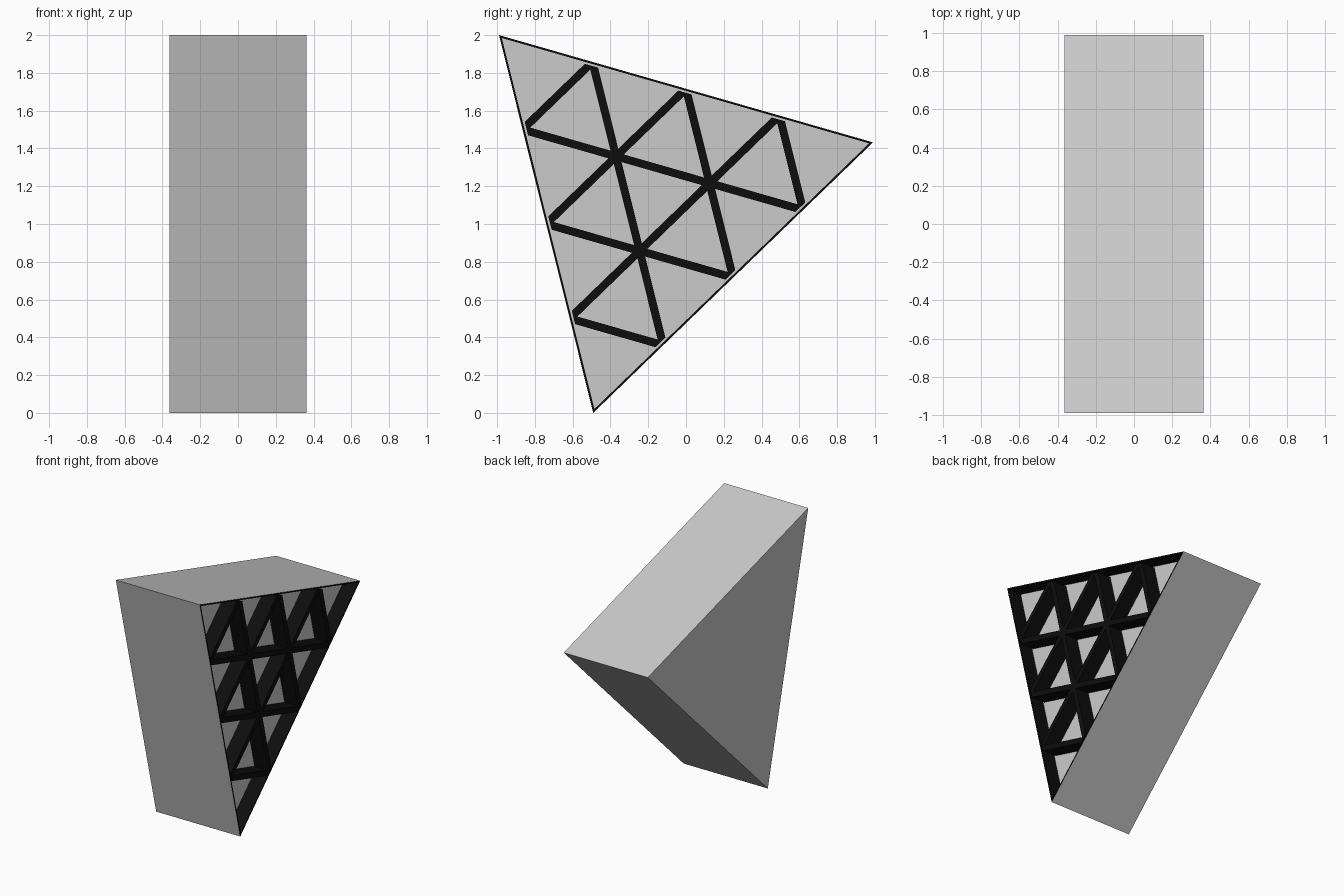
import bpy, bmesh
from mathutils import Vector

if "Cube" in bpy.data.objects:
    bpy.data.objects.remove(bpy.data.objects["Cube"])

X_BACK, X_FRONT = -0.363, 0.363
DEPTH = 0.115          # depth of the open lattice
BAR = 0.042            # lattice bar width
RIM = BAR / 2
CORNERS = [Vector((-0.99, 2.0)), Vector((0.99, 1.432)), Vector((-0.491, 0.0))]
HEIGHT = 2.061 * 0.866  # triangle height

black = bpy.data.materials.new("black")
black.diffuse_color = (0.004, 0.004, 0.004, 1)
black.use_nodes = True
black.node_tree.nodes["Principled BSDF"].inputs["Base Color"].default_value = black.diffuse_color


def prism(bm, outline, x0, x1):
    """Close a y-z outline into a solid along x; return the front face."""
    back = [bm.verts.new((x0, *p)) for p in outline]
    front = [bm.verts.new((x1, *p)) for p in outline]
    n = len(outline)
    bm.faces.new(back[::-1])
    cap = bm.faces.new(front)
    for i in range(n):
        j = (i + 1) % n
        bm.faces.new((back[i], back[j], front[j], front[i]))
    bmesh.ops.recalc_face_normals(bm, faces=bm.faces[:])
    return cap


def finish(bm, name, materials):
    mesh = bpy.data.meshes.new(name)
    for m in materials:
        mesh.materials.append(m)
    bm.to_mesh(mesh)
    bm.free()
    obj = bpy.data.objects.new(name, mesh)
    bpy.context.collection.objects.link(obj)


# Triangular housing with a shallow black-walled pocket in its right face
bm = bmesh.new()
cap = prism(bm, CORNERS, X_BACK, X_FRONT)
rim = bmesh.ops.inset_region(bm, faces=[cap], thickness=RIM)["faces"]
walls = bmesh.ops.inset_region(bm, faces=[cap], thickness=0.0, depth=-DEPTH)["faces"]
for f in rim + walls:
    f.material_index = 1
finish(bm, "housing", [None, black])

# Lattice bars parallel to each side, ends cut along the pocket walls
centre = sum(CORNERS, Vector((0, 0))) / 3
scale = 1 - RIM / (HEIGHT / 3)
inner = [centre + (c - centre) * scale for c in CORNERS]
bm = bmesh.new()
for side in range(3):
    apex, p, q = (inner[(side + k) % 3] for k in range(3))
    for i in (1, 2, 3):
        # distance from the outer apex, converted to a fraction of the inner height
        d = HEIGHT * i / 4 - 2 * RIM
        t0, t1 = ((d + s * BAR / 2) / (HEIGHT * scale) for s in (-1, 1))
        outline = [apex.lerp(p, t0), apex.lerp(p, t1), apex.lerp(q, t1), apex.lerp(q, t0)]
        prism(bm, outline, X_FRONT - DEPTH, X_FRONT)
finish(bm, "lattice", [black])
